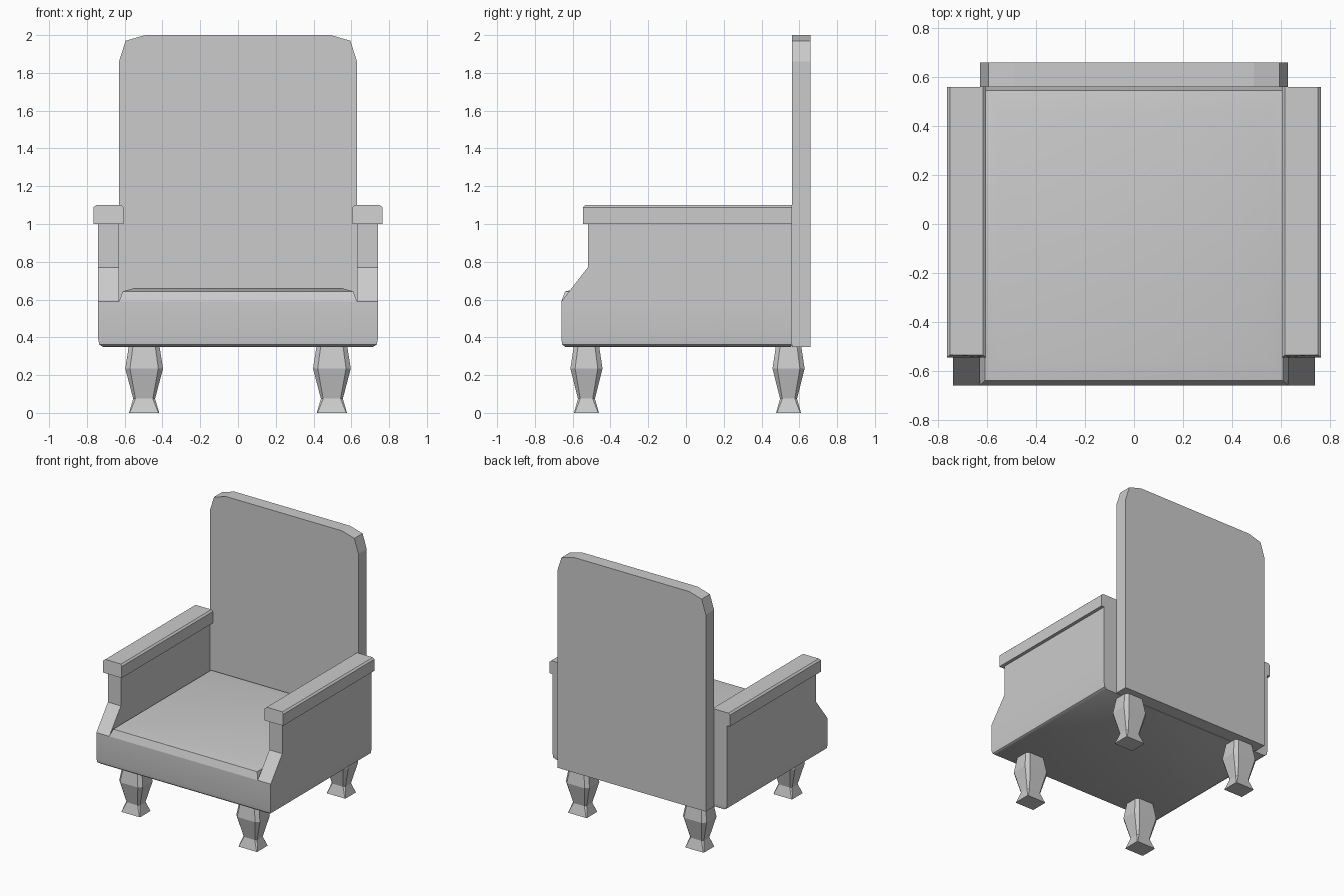
import bpy, bmesh
from mathutils import Vector

if "Cube" in bpy.data.objects:
    bpy.data.objects.remove(bpy.data.objects["Cube"])


def finish(name, bm, smooth=False):
    bmesh.ops.recalc_face_normals(bm, faces=bm.faces)
    me = bpy.data.meshes.new(name)
    bm.to_mesh(me)
    bm.free()
    ob = bpy.data.objects.new(name, me)
    bpy.context.collection.objects.link(ob)
    if smooth:
        bpy.ops.object.select_all(action='DESELECT')
        ob.select_set(True)
        bpy.context.view_layer.objects.active = ob
        bpy.ops.object.shade_smooth_by_angle(angle=0.7)
    return ob


def loft(name, rings, smooth=False):
    """Skin a stack of rings that share a point count and cap both ends."""
    bm = bmesh.new()
    vs = [[bm.verts.new(p) for p in ring] for ring in rings]
    n = len(vs[0])
    for a, b in zip(vs, vs[1:]):
        for i in range(n):
            j = (i + 1) % n
            bm.faces.new((a[i], a[j], b[j], b[i]))
    bm.faces.new(vs[0])
    bm.faces.new(vs[-1])
    return finish(name, bm, smooth)


def rect(hx, y0, y1, z):
    return [(-hx, y0, z), (hx, y0, z), (hx, y1, z), (-hx, y1, z)]


def octagon(cx, cy, hx, hy, c, z):
    pts = [(hx - c, -hy), (hx, c - hy), (hx, hy - c), (hx - c, hy),
           (c - hx, hy), (-hx, hy - c), (-hx, c - hy), (c - hx, -hy)]
    return [(cx + x, cy + y, z) for x, y in pts]


# Base frame with rolled lower edge
loft("seat_base", [rect(0.715, -0.64, 0.555, 0.35), rect(0.735, -0.655, 0.56, 0.362),
                   rect(0.74, -0.66, 0.56, 0.39), rect(0.74, -0.66, 0.56, 0.59)], True)

# Softly domed cushion
loft("seat_cushion", [rect(0.63, -0.66, 0.56, 0.59), rect(0.61, -0.64, 0.545, 0.643),
                      rect(0.55, -0.55, 0.46, 0.66)], True)

# Tall backrest with clipped upper corners
half = [(0.63, 0.35), (0.63, 1.86), (0.595, 1.97), (0.49, 2.0)]
outline = half + [(-x, z) for x, z in reversed(half)]
loft("backrest", [[(x, y, z) for x, z in outline] for y in (0.56, 0.66)])

# Arms with sloped fronts, and padded caps
arm = [(-0.66, 0.59), (-0.52, 0.77), (-0.52, 1.01), (0.56, 1.01), (0.56, 0.59)]
cap = [(0.605, 1.0), (0.765, 1.0), (0.765, 1.088), (0.752, 1.1), (0.618, 1.1), (0.605, 1.088)]
for side, s in (("left", -1), ("right", 1)):
    loft(side + "_arm", [[(s * x, y, z) for y, z in arm] for x in (0.63, 0.74)])
    front = [(s * x, -0.545 if z < 1.095 else -0.535, z) for x, z in cap]
    loft(side + "_arm_cap", [front, [(s * x, 0.56, z) for x, z in cap]])

# Turned-in legs: half width, half depth, corner chamfer, height
leg = [(0.08, 0.066, 0.004, 0), (0.058, 0.045, 0.012, 0.075),
       (0.1, 0.085, 0.025, 0.235), (0.08, 0.066, 0.022, 0.36)]
for row, cy in (("front", -0.527), ("back", 0.543)):
    for side, cx in (("left", -0.497), ("right", 0.497)):
        loft(f"{row}_{side}_leg", [octagon(cx, cy, *r) for r in leg])
